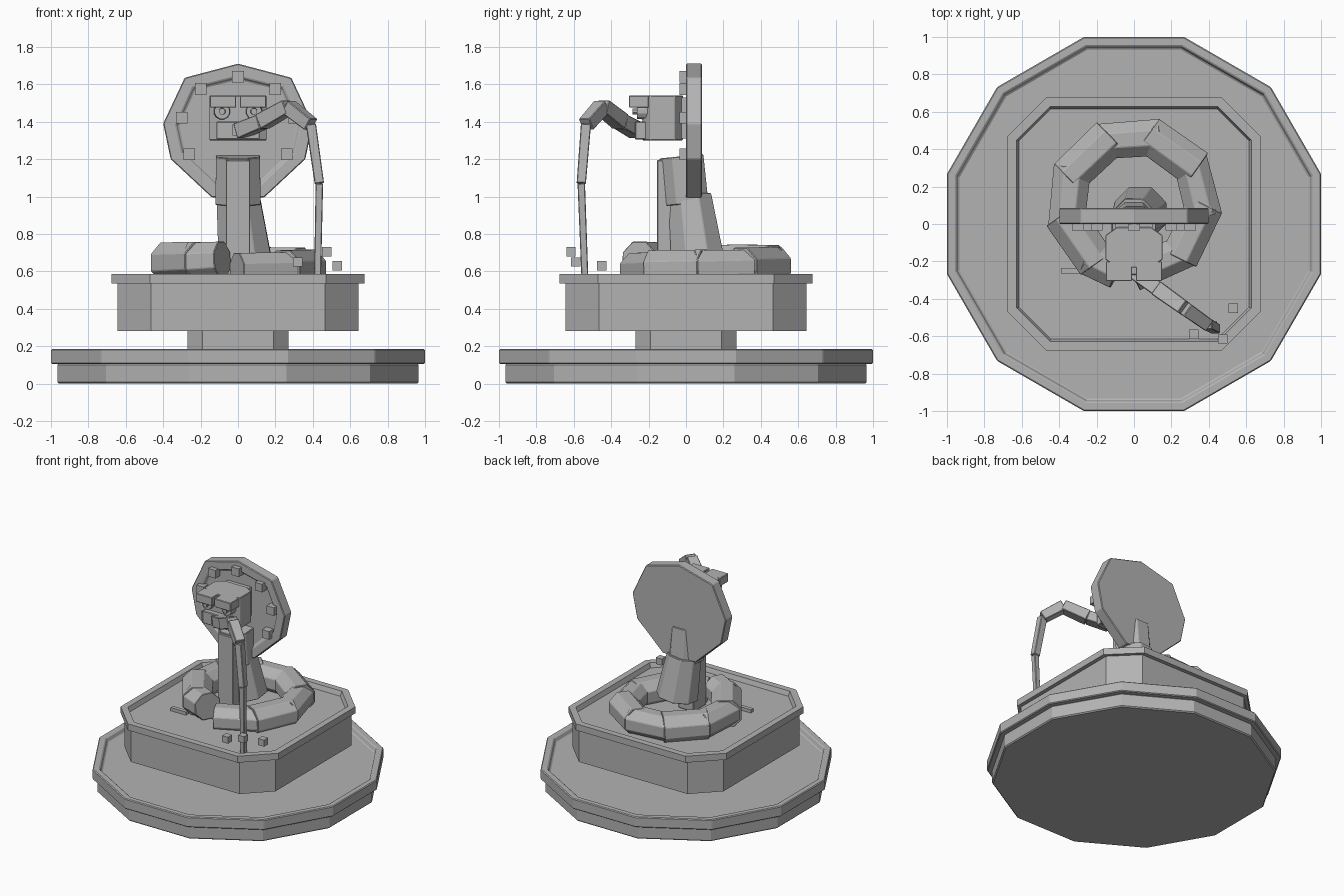
import bpy, bmesh
from math import sin, cos, radians, pi
from mathutils import Matrix, Vector

cube = bpy.data.objects.get("Cube")
if cube:
    bpy.data.objects.remove(cube)

stone = bpy.data.materials.new("grey_stone")
stone.use_nodes = True
grey = (0.45, 0.45, 0.45, 1)
stone.diffuse_color = grey
stone.node_tree.nodes["Principled BSDF"].inputs["Base Color"].default_value = grey


def finish(name, bm, bevel=0):
    bmesh.ops.recalc_face_normals(bm, faces=bm.faces)
    mesh = bpy.data.meshes.new(name)
    bm.to_mesh(mesh)
    bm.free()
    mesh.materials.append(stone)
    obj = bpy.data.objects.new(name, mesh)
    bpy.context.collection.objects.link(obj)
    if bevel:
        mod = obj.modifiers.new("bevel", "BEVEL")
        mod.width, mod.segments = bevel, 1
    return obj


def prism(name, outline, z0, z1, rim=0, depth=0, bevel=0, matrix=None):
    """Extrude an outline; a rim gives it a sunken top."""
    bm = bmesh.new()
    base = bm.faces.new([bm.verts.new((x, y, z0)) for x, y in outline])
    ext = bmesh.ops.extrude_face_region(bm, geom=[base], use_keep_orig=True)["geom"]
    top = [f for f in ext if isinstance(f, bmesh.types.BMFace)][0]
    for v in top.verts:
        v.co.z = z1
    bmesh.ops.recalc_face_normals(bm, faces=bm.faces)
    if rim:
        bmesh.ops.inset_individual(bm, faces=[top], thickness=rim)
        bmesh.ops.inset_individual(bm, faces=[top], thickness=0.014)
        for v in top.verts:
            v.co.z -= depth
    if matrix:
        bm.transform(matrix)
    return finish(name, bm, bevel)


def box(name, lo, hi, bevel=0):
    lo, hi = Vector(lo), Vector(hi)
    bm = bmesh.new()
    bmesh.ops.create_cube(bm, size=1)
    for v in bm.verts:
        v.co = [(lo[i] + hi[i]) / 2 + v.co[i] * (hi[i] - lo[i]) for i in range(3)]
    return finish(name, bm, bevel)


def segment(name, a, b, r0, r1, sides=8, bevel=0):
    """Faceted prism from a to b; r is the distance to the flat sides."""
    a, b = Vector(a), Vector(b)
    d = (b - a).normalized()
    side = d.cross(Vector((0, 0, 1)))
    side = side.normalized() if side.length > 0.3 else Vector((1, 0, 0))
    side = (side - d * side.dot(d)).normalized()
    up = side.cross(d)
    bm = bmesh.new()
    rings = []
    for p, r in ((a, r0), (b, r1)):
        k = r / cos(pi / sides)
        angles = [2 * pi * (i + 0.5) / sides for i in range(sides)]
        rings.append([bm.verts.new(p + side * k * cos(t) + up * k * sin(t)) for t in angles])
    for ring in rings:
        bm.faces.new(ring)
    for i in range(sides):
        j = (i + 1) % sides
        bm.faces.new((rings[0][i], rings[0][j], rings[1][j], rings[1][i]))
    return finish(name, bm, bevel)


def polygon(apothem, n=12):
    r = apothem / cos(pi / n)
    return [(r * cos((2 * i + 1) * pi / n), r * sin((2 * i + 1) * pi / n)) for i in range(n)]


def cut_square(h, c):
    k = h - c
    return [(h, -k), (h, k), (k, h), (-k, h), (-h, k), (-h, -k), (-k, -h), (k, -h)]


# Stepped round pool
prism("pool_foot", polygon(0.965), 0, 0.108, bevel=0.008)
prism("pool_rim", polygon(1.0), 0.105, 0.185, rim=0.05, depth=0.035, bevel=0.006)

# Pedestal and upper basin
prism("pedestal", cut_square(0.27, 0.08), 0.14, 0.29)
prism("basin_body", cut_square(0.645, 0.18), 0.28, 0.535)
prism("basin_rim", cut_square(0.675, 0.205), 0.535, 0.585, rim=0.052, depth=0.035)
box("basin_plank", (-0.39, -0.265, 0.54), (-0.26, -0.235, 0.575))

# Coiled body, rising slowly as it goes round
angles = [-86 + 40 * i for i in range(9)] + [252]
path = []
for i, deg in enumerate(angles):
    t = radians(deg)
    path.append(Vector((0.37 * cos(t), 0.11 + 0.365 * sin(t), 0.605 + 0.006 * i)))
for i in range(len(path) - 1):
    a, b = path[i], path[i + 1]
    over = (b - a).normalized() * 0.035
    r = 0.094 + 0.001 * i + (0.007 if i % 2 else 0)
    segment(f"coil_segment_{i + 1}", a - over, b + over, r, r - 0.004, bevel=0.004)

# Neck and belly plate
segment("lower_neck", (0.035, 0.06, 0.68), (0, 0.02, 1.0), 0.14, 0.115, bevel=0.004)
segment("upper_neck", (0, 0.0, 0.96), (0, -0.025, 1.215), 0.12, 0.118, bevel=0.004)
box("belly_plate", (-0.065, -0.155, 0.56), (0.065, 0.0, 1.195), 0.004)

# Hood with a sunken front
half = [(0.14, 0.995), (0.36, 1.2), (0.4, 1.39), (0.285, 1.635)]
outline = half + [(0, 1.71)] + [(-x, z) for x, z in reversed(half)]
stand = Matrix.Rotation(pi / 2, 4, "X")
prism("hood", outline, -0.085, 0, rim=0.068, depth=0.02, bevel=0.005, matrix=stand)
for i, (x, z) in enumerate([(0, 1.64), (0.2, 1.575), (0.3, 1.42), (0.26, 1.225)]):
    for s in ((1, -1) if x else (1,)):
        box(f"hood_stud_{i}_{'left' if s > 0 else 'right'}",
            (s * x - 0.031, -0.035, z - 0.031), (s * x + 0.031, 0.03, z + 0.031))

# Head, brows, eyes and snout
head = [(x, y - 0.128) for x, y in cut_square(1, 0.4)]
prism("head", [(x * 0.153, (y + 0.128) * 0.108 - 0.125) for x, y in head], 1.3, 1.54, bevel=0.004)
box("head_mount", (-0.1, -0.06, 1.31), (0.1, 0.04, 1.53))
for s, name in ((1, "left"), (-1, "right")):
    x0, x1 = sorted((s * 0.01, s * 0.15))
    box(f"{name}_brow", (x0, -0.305, 1.475), (x1, -0.2, 1.54), 0.004)
    x = s * 0.085
    segment(f"{name}_eye", (x, -0.2, 1.455), (x, -0.262, 1.455), 0.045, 0.04, 12)
    segment(f"{name}_pupil", (x, -0.25, 1.455), (x, -0.285, 1.455), 0.018, 0.016)
box("snout", (-0.115, -0.272, 1.305), (0.115, -0.2, 1.4), 0.004)
box("mouth_spout", (-0.03, -0.285, 1.325), (0.04, -0.25, 1.385))

# Jet of water arching into the basin
jet = [(0.01, -0.26, 1.35), (0.13, -0.35, 1.40), (0.27, -0.45, 1.48),
       (0.39, -0.535, 1.385), (0.435, -0.56, 1.07), (0.425, -0.54, 0.55)]
widths = [0.042, 0.042, 0.038, 0.027, 0.02]
for i, w in enumerate(widths):
    segment(f"water_jet_{i + 1}", jet[i], jet[i + 1], w, w * 0.92, 4, 0.004)

# Splash drops
for i, p in enumerate([(0.475, -0.615, 0.705), (0.53, -0.45, 0.63), (0.32, -0.59, 0.65)]):
    p, h = Vector(p), Vector((0.025, 0.025, 0.025))
    box(f"splash_drop_{i + 1}", p - h, p + h)
